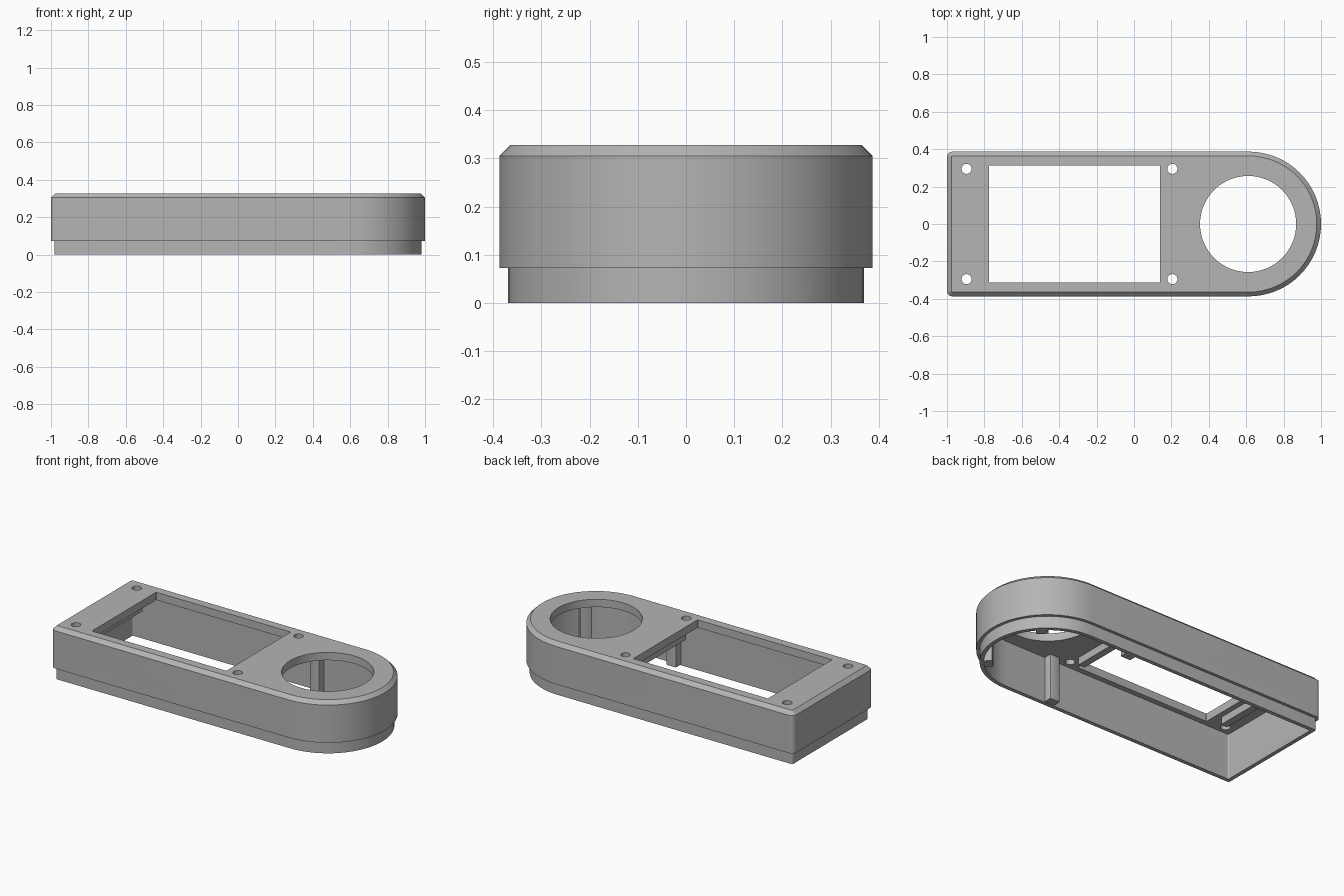
import bpy, bmesh, math
from mathutils import Matrix, Vector

if "Cube" in bpy.data.objects:
    bpy.data.objects.remove(bpy.data.objects["Cube"])

grey = bpy.data.materials.new("plain grey")
grey.use_nodes = True
grey.diffuse_color = (0.46, 0.46, 0.46, 1)
grey.node_tree.nodes["Principled BSDF"].inputs["Base Color"].default_value = grey.diffuse_color


def rounded(x0, x1, y0, y1, r_left, r_right, steps=16):
    """Counter-clockwise rectangle outline with its own radius at each end."""
    corners = [(x1 - r_right, y0 + r_right, r_right, 270), (x1 - r_right, y1 - r_right, r_right, 0),
               (x0 + r_left, y1 - r_left, r_left, 90), (x0 + r_left, y0 + r_left, r_left, 180)]
    points = []
    for cx, cy, r, start in corners:
        for i in range(steps + 1):
            a = math.radians(start + 90 * i / steps)
            points.append((cx + r * math.cos(a), cy + r * math.sin(a)))
    return points


def outline(inset):
    """Plan of the housing: square end at -x, half round end at +x."""
    h = 0.387 - inset
    return rounded(-1 + inset, 1 - inset, -h, h, max(0.03 - inset, 0.006), h)


def loft(name, rings, matrix=Matrix()):
    """Closed solid through a stack of (outline, height) rings."""
    bm = bmesh.new()
    loops = [[bm.verts.new((x, y, z)) for x, y in pts] for pts, z in rings]
    n = len(loops[0])
    for low, high in zip(loops, loops[1:]):
        for i in range(n):
            j = (i + 1) % n
            bm.faces.new((low[i], low[j], high[j], high[i]))
    bm.faces.new(loops[0][::-1])
    bm.faces.new(loops[-1])
    bmesh.ops.remove_doubles(bm, verts=bm.verts, dist=1e-5)
    bmesh.ops.recalc_face_normals(bm, faces=bm.faces)
    bm.transform(matrix)
    mesh = bpy.data.meshes.new(name)
    bm.to_mesh(mesh)
    bm.free()
    mesh.materials.append(grey)
    obj = bpy.data.objects.new(name, mesh)
    bpy.context.collection.objects.link(obj)
    return obj


def prism(name, pts, low, high, matrix=Matrix()):
    return loft(name, [(pts, low), (pts, high)], matrix)


def combine(target, tool, operation):
    mod = target.modifiers.new("cut", 'BOOLEAN')
    mod.operation, mod.object, mod.solver = operation, tool, 'EXACT'
    bpy.context.view_layer.update()
    graph = bpy.context.evaluated_depsgraph_get()
    mesh = bpy.data.meshes.new_from_object(target.evaluated_get(graph))
    target.modifiers.clear()
    target.data = mesh
    bpy.data.objects.remove(tool)


def cut(target, pts, low, high, matrix=Matrix()):
    combine(target, prism("cutter", pts, low, high, matrix), 'DIFFERENCE')


def facing(angle, centre=(0, 0, 0)):
    """Local x runs along the wall, y goes up, z points inward; angle 0 is the front wall."""
    wall = Matrix(((1, 0, 0), (0, 0, 1), (0, 1, 0))).to_4x4()
    return Matrix.Translation(Vector(centre)) @ Matrix.Rotation(math.radians(angle), 4, 'Z') @ wall


def circle(x, y, r):
    return rounded(x - r, x + r, y - r, y + r, r, r, 6)


# Housing shell with a stepped lower lip and a chamfered top
housing = loft("housing", [(outline(0.018), 0), (outline(0.018), 0.073), (outline(0), 0.073),
                           (outline(0), 0.305), (outline(0.023), 0.328)])
cut(housing, outline(0.042), -0.1, 0.28)

# Screw pillars inside the walls
pillars = [((0.31, -0.33), 0), ((0.31, 0.33), 0)]
pillars += [((0.615 + 0.233, s * 0.233), s * 45) for s in (-1, 1)]
for (x, y), turn in pillars:
    place = Matrix.Translation((x, y, 0)) @ Matrix.Rotation(math.radians(turn), 4, 'Z')
    post = prism("pillar", rounded(-0.033, 0.033, -0.033, 0.033, 0.006, 0.006, 2), 0.004, 0.3, place)
    combine(housing, post, 'UNION')

# Ribs under the top beside the window
for x in (-0.83, 0.18):
    rib = prism("rib", rounded(x - 0.022, x + 0.022, -0.23, 0.23, 0.004, 0.004, 1), 0.235, 0.3)
    combine(housing, rib, 'UNION')

# Window, round opening and screw holes in the top
cut(housing, rounded(-0.775, 0.14, -0.312, 0.312, 0.002, 0.002, 1), 0.2, 0.4)
cut(housing, rounded(0.353, 0.867, -0.257, 0.257, 0.257, 0.257), 0.2, 0.4)
for x in (-0.895, 0.205):
    for y in (-0.295, 0.295):
        cut(housing, circle(x, y, 0.027), 0.2, 0.4)

# Port openings: left, right, bottom, top, corner radius
shared = [(-0.835, -0.75, -0.1, 0.08, 0.042), (-0.39, -0.305, -0.1, 0.08, 0.042),
          (-0.225, -0.14, -0.1, 0.08, 0.042), (-0.276, -0.254, 0.025, 0.047, 0.011),
          (0.299, 0.321, 0.025, 0.047, 0.011)]
front_ports = shared + [(-0.565, -0.41, 0.025, 0.1, 0.037), (-0.09, 0.14, 0.035, 0.087, 0.026)]
back_ports = shared + [(-0.7, -0.515, -0.1, 0.105, 0.015), (-0.09, -0.005, -0.1, 0.08, 0.042),
                       (0.0, 0.21, 0.058, 0.1, 0.02)]
for ports, low, high in ((front_ports, -0.5, -0.25), (back_ports, 0.25, 0.5)):
    for x0, x1, z0, z1, r in ports:
        cut(housing, rounded(x0, x1, z0, z1, r, r, 6), low, high, facing(0))

# Notch and pin holes in the square end
cut(housing, rounded(-0.25, -0.15, -0.1, 0.055, 0.008, 0.008, 2), 0.9, 1.1, facing(90))
for y in (-0.31, 0.31):
    cut(housing, circle(y, 0.036, 0.011), 0.9, 1.1, facing(90))

# Pin holes in the round end
for angle in (-135, -45):
    cut(housing, circle(0, 0.036, 0.011), 0.26, 0.5, facing(angle, (0.615, 0, 0)))

bpy.context.view_layer.objects.active = housing
housing.select_set(True)
bpy.ops.object.shade_smooth_by_angle(angle=math.radians(30))
